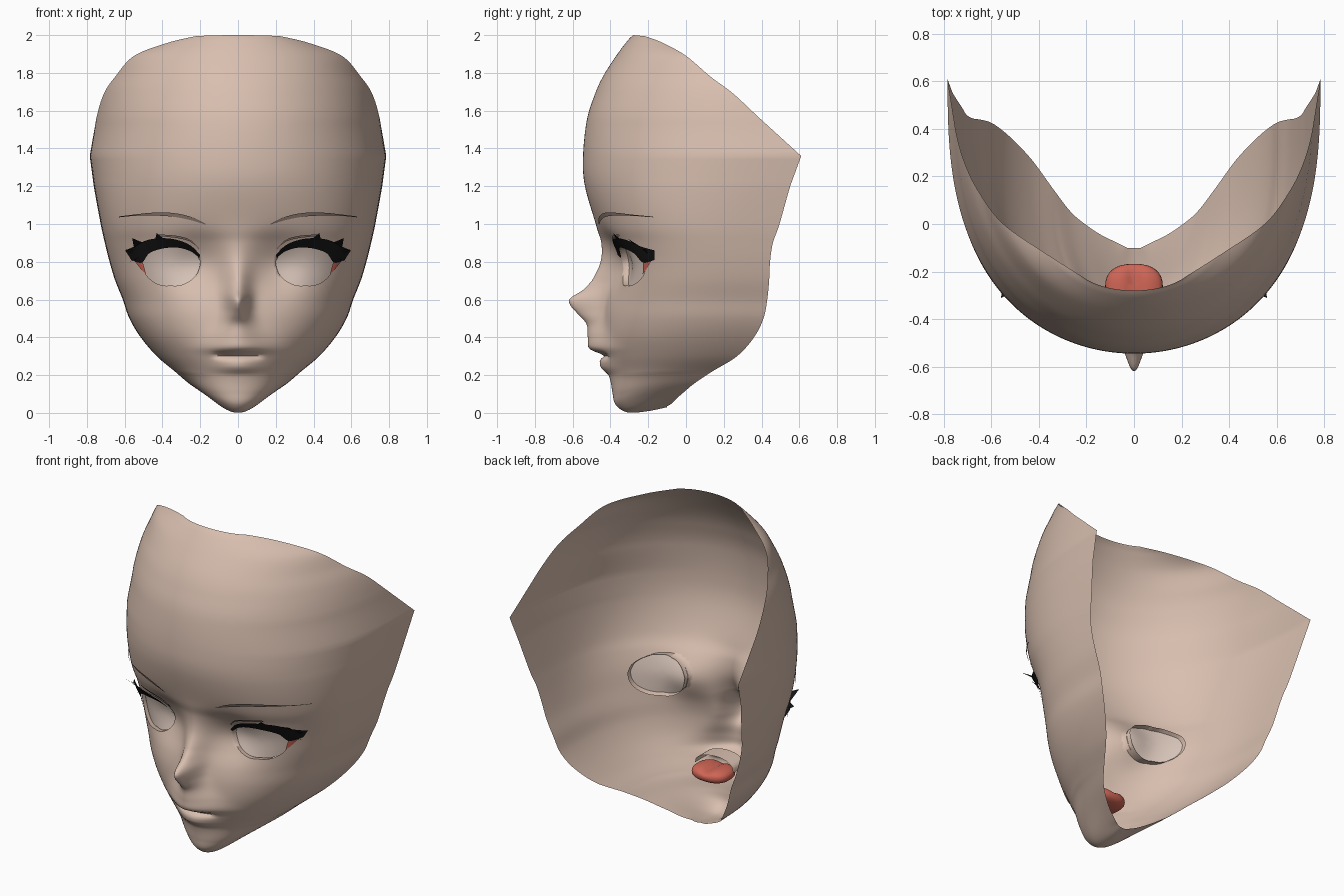
import bpy, bmesh, math
from mathutils import Vector
from mathutils.bvhtree import BVHTree

if "Cube" in bpy.data.objects:
    bpy.data.objects.remove(bpy.data.objects["Cube"])

def material(name, rgb):
    m = bpy.data.materials.new(name)
    m.diffuse_color = (*rgb, 1)
    m.use_nodes = True
    m.node_tree.nodes["Principled BSDF"].inputs["Base Color"].default_value = m.diffuse_color
    return m

SKIN = material("skin", (0.69, 0.52, 0.43))
EYE = material("eye_white", (0.68, 0.55, 0.48))
BLACK = material("lash_black", (0.008, 0.008, 0.008))
BROW = material("brow_taupe", (0.34, 0.25, 0.21))
RED = material("mouth_red", (0.62, 0.13, 0.09))

def finish(bm, name, mat, angle=45):
    me = bpy.data.meshes.new(name)
    bm.to_mesh(me)
    bm.free()
    me.materials.append(mat)
    me.shade_smooth()
    me.set_sharp_from_angle(angle=math.radians(angle))
    ob = bpy.data.objects.new(name, me)
    bpy.context.collection.objects.link(ob)
    return ob

def catmull(pts, s):
    i = min(int(s), len(pts) - 2)
    f = s - i
    a, b, c, d = (pts[max(0, min(len(pts) - 1, i + k))] for k in (-1, 0, 1, 2))
    return [0.5 * (2*q + (r-p)*f + (2*p-5*q+4*r-w)*f*f + (3*q-p-3*r+w)*f**3)
            for p, q, r, w in zip(a, b, c, d)]

def lookup(table, z, default):
    for i, (a, b) in enumerate(zip(table, table[1:])):
        if a[0] >= z >= b[0]:
            return catmull(table, i + (a[0] - z) / (a[0] - b[0]))[1:]
    return default

# Face rows: centre z, centre y, rim x, rim y, rim z
ROWS = [
    (2.00, -.28, .22, -.22, 1.995), (1.97, -.31, .37, -.125, 1.96), (1.89, -.37, .55, 0, 1.89),
    (1.78, -.44, .65, .13, 1.78), (1.68, -.485, .71, .25, 1.69), (1.55, -.525, .75, .39, 1.56),
    (1.36, -.545, .785, .61, 1.36), (1.2, -.535, .765, .555, 1.21), (1.0, -.475, .727, .495, 1.0),
    (.9, -.43, .705, .46, .9), (.8, -.41, .68, .445, .8), (.7, -.415, .65, .44, .7),
    (.6, -.43, .61, .43, .6), (.5, -.44, .575, .41, .5), (.4, -.44, .515, .36, .4),
    (.3, -.42, .43, .27, .3), (.2, -.39, .335, .14, .22), (.1, -.388, .265, .05, .16),
    (.04, -.37, .20, -.005, .115), (.003, -.31, .14, -.045, .08), (.008, -.21, .08, -.075, .05),
    (.03, -.1, .03, -.1, .035)]
# Nose and lips: z, push in y, half width
BUMP = [
    (1.15, 0, .2), (1.0, -.003, .15), (.9, -.02, .1), (.8, -.045, .08), (.7, -.085, .065),
    (.65, -.125, .06), (.605, -.185, .055), (.575, -.182, .055), (.53, -.14, .06),
    (.47, -.085, .08), (.4, -.08, .12), (.345, -.085, .15), (.32, -.06, .15),
    (.3, -.04, .15), (.275, -.045, .14), (.24, -.05, .13), (.2, -.02, .13), (.1, 0, .15)]
# Cross-section fullness by height
FULL = [(2.1, 2.5), (1.8, 2.55), (1.5, 2.65), (1.25, 2.9), (1.0, 3.35), (.8, 3.2), (.6, 3.1),
        (.4, 2.9), (.2, 2.5), (-.1, 2.3)]

def face_point(s, u):
    zc, yc, xr, yr, zr = catmull(ROWS, s)
    if 5 <= s < 7:  # keep the side corner of the rim sharp
        i = int(s)
        xr, yr, zr = (a + (b - a) * (s - i) for a, b in zip(ROWS[i][2:], ROWS[i + 1][2:]))
    tm = math.pi / 2
    if zc > 1.36:
        tm -= ((zc - 1.36) / .64) ** 1.5 * .65
    if zc < .2:
        tm -= (.2 - zc) / .2 * .3
    p = 2 / lookup(FULL, zc, [2.5])[0]
    c = abs(u)
    t = tm * c * (.55 + .45 * c)
    kx = math.sin(t) / math.sin(tm)
    ky = (1 - max(math.cos(t), 0) ** p) / (1 - max(math.cos(tm), 0) ** p)
    x, y, z = xr * kx, yc + (yr - yc) * ky, zc + (zr - zc) * kx * kx
    if s < 18:
        a, w = lookup(BUMP, z, [0, .2])
        y += a * math.exp(-(x / w) ** 2)
        y += .03 * math.exp(-(x / .125) ** 6 - ((z - .305) / .016) ** 2)
        # shallow eye socket beside the nose
        y += .055 * math.exp(-((x - .22) / .13) ** 2 - ((z - .78) / .14) ** 2)
    return Vector((math.copysign(x, u), y, z))

# Face shell
SUB, COLS = 8, 64
bm = bmesh.new()
grid = [[bm.verts.new(face_point(i / SUB, j / COLS)) for j in range(-COLS, COLS + 1)]
        for i in range((len(ROWS) - 1) * SUB + 1)]
for r0, r1 in zip(grid, grid[1:]):
    for j in range(2 * COLS):
        bm.faces.new((r0[j], r1[j], r1[j + 1], r0[j + 1]))
bm.normal_update()
tree = BVHTree.FromBMesh(bm)

def on_face(x, z, off=0.0):
    hit = tree.ray_cast(Vector((x, -2, z)), Vector((0, 1, 0)))[0]
    return Vector((x, (hit.y if hit else 0) + off, z))

# Eye opening outline, held as radius by angle around the eye centre
CX, CZ = .355, .79
OUTLINE = [(.51, .80), (.50, .84), (.45, .875), (.38, .89), (.3, .885), (.23, .85), (.2, .80),
           (.215, .74), (.27, .69), (.355, .675), (.44, .69), (.495, .745)]
POLAR = sorted((math.atan2(z - CZ, x - CX) % math.tau, math.hypot(x - CX, z - CZ))
               for x, z in OUTLINE)
POLAR = [(POLAR[-1][0] - math.tau, POLAR[-1][1])] + POLAR + [(POLAR[0][0] + math.tau, POLAR[0][1])]

def eye_radius(a):
    a %= math.tau
    for (a0, r0), (a1, r1) in zip(POLAR, POLAR[1:]):
        if a0 <= a <= a1:
            return r0 + (r1 - r0) * (a - a0) / (a1 - a0)

def eye_ratio(co):
    dx, dz = abs(co.x) - CX, co.z - CZ
    return math.hypot(dx, dz) / eye_radius(math.atan2(dz, dx))

# Cut the eye openings, snap their edges to the outline and line them
bmesh.ops.delete(bm, geom=[f for f in bm.faces if eye_ratio(f.calc_center_median()) < 1],
                 context='FACES')
edges = [e for e in bm.edges if e.is_boundary and all(eye_ratio(v.co) < 1.3 for v in e.verts)]
for v in {v for e in edges for v in e.verts}:
    k = eye_ratio(v.co)
    x = CX + (abs(v.co.x) - CX) / k
    v.co = on_face(math.copysign(x, v.co.x), CZ + (v.co.z - CZ) / k)
lining = bmesh.ops.extrude_edge_only(bm, edges=edges)["geom"]
for v in lining:
    if isinstance(v, bmesh.types.BMVert):
        v.co.y += .06
        v.co.z = CZ + (v.co.z - CZ) * 1.1
finish(bm, "face_shell", SKIN, 70)

# Eye surfaces set back in the openings
bm = bmesh.new()
for s in (1, -1):
    rings = []
    for k in range(1, 9):
        ring = []
        for i in range(48):
            a = math.tau * i / 48
            r = eye_radius(a) * k / 8 * 1.02
            ring.append(bm.verts.new(on_face(s * (CX + r * math.cos(a)), CZ + r * math.sin(a), .03)))
        rings.append(ring)
    bm.faces.new(rings[0][::s])
    for r0, r1 in zip(rings, rings[1:]):
        for i in range(48):
            q = (r0[i], r0[i - 1], r1[i - 1], r1[i])
            bm.faces.new(q[::s])
finish(bm, "eyes", EYE)

def ribbons(bm, upper, lower, off_up, off_low, steps=5):
    """Mirrored strip between two paths drawn on the face."""
    for s in (1, -1):
        n = (len(upper) - 1) * steps
        rows = []
        for i in range(n + 1):
            (ux, uz), (lx, lz) = catmull(upper, i / steps), catmull(lower, i / steps)
            grow = 1 + 1.5 * i / n
            rows.append((bm.verts.new(on_face(s * ux, uz, off_up * grow)),
                         bm.verts.new(on_face(s * lx, lz, off_low * grow))))
        for a, b in zip(rows, rows[1:]):
            q = (a[0], a[1], b[1], b[0])
            bm.faces.new(q[::s])

# Upper lashes with spikes
bm = bmesh.new()
ribbons(bm, [(.2, .835), (.25, .885), (.32, .915), (.4, .925), (.48, .915), (.54, .885), (.597, .86)],
        [(.205, .82), (.25, .855), (.32, .875), (.4, .87), (.47, .845), (.51, .795), (.565, .81)],
        -.016, -.006)
SPIKES = [((.385, .915), (.44, .915), (.43, .952), -.05), ((.50, .90), (.55, .87), (.56, .925), -.10),
          ((.53, .87), (.56, .84), (.595, .865), -.08), ((.51, .83), (.545, .81), (.575, .80), -.05)]
for s in (1, -1):
    for a, b, tip, off in SPIKES:
        tri = [bm.verts.new(on_face(s * x, z, o)) for (x, z), o in ((a, -.025), (b, -.03), (tip, off))]
        bm.faces.new(tri[::s])
finish(bm, "eyelashes", BLACK)

# Brows and lid creases
bm = bmesh.new()
ribbons(bm, [(.17, 1.0), (.24, 1.035), (.34, 1.058), (.45, 1.06), (.55, 1.05), (.63, 1.04)],
        [(.175, .998), (.25, 1.02), (.34, 1.038), (.45, 1.045), (.55, 1.043), (.63, 1.035)],
        -.007, -.005)
finish(bm, "eyebrows", BROW)
bm = bmesh.new()
ribbons(bm, [(.205, .872), (.25, .915), (.32, .937), (.42, .945)],
        [(.207, .865), (.25, .905), (.32, .925), (.42, .936)], -.006, -.006)
finish(bm, "lid_creases", BROW)

# Red outer eye corners
bm = bmesh.new()
ribbons(bm, [(.505, .80), (.525, .81), (.55, .825)], [(.487, .735), (.517, .765), (.555, .815)],
        -.006, -.005)
finish(bm, "eye_corners", RED)

# Mouth lining: open arch behind the lips
bm = bmesh.new()
arch = [(.13 * math.cos(math.pi * i / 16), .30 + .06 * math.sin(math.pi * i / 16) ** .6)
        for i in range(17)]
front, back = ([bm.verts.new((x, y + 1.5 * x * x, z)) for x, z in arch] for y in (-.41, -.30))
for i in range(16):
    bm.faces.new((front[i], front[i + 1], back[i + 1], back[i]))
finish(bm, "mouth_lining", SKIN)

# Tongue: boxy flattened ball with a centre groove
bm = bmesh.new()
bmesh.ops.create_uvsphere(bm, u_segments=32, v_segments=16, radius=1)
for v in bm.verts:
    x, y, z = (math.copysign(abs(c) ** .8, c) for c in v.co)
    groove = .02 * math.exp(-(x / .25) ** 2) if z > 0 else 0
    v.co = (.122 * x, -.27 + .102 * y, .28 + .045 * z - groove * z)
finish(bm, "tongue", RED)
